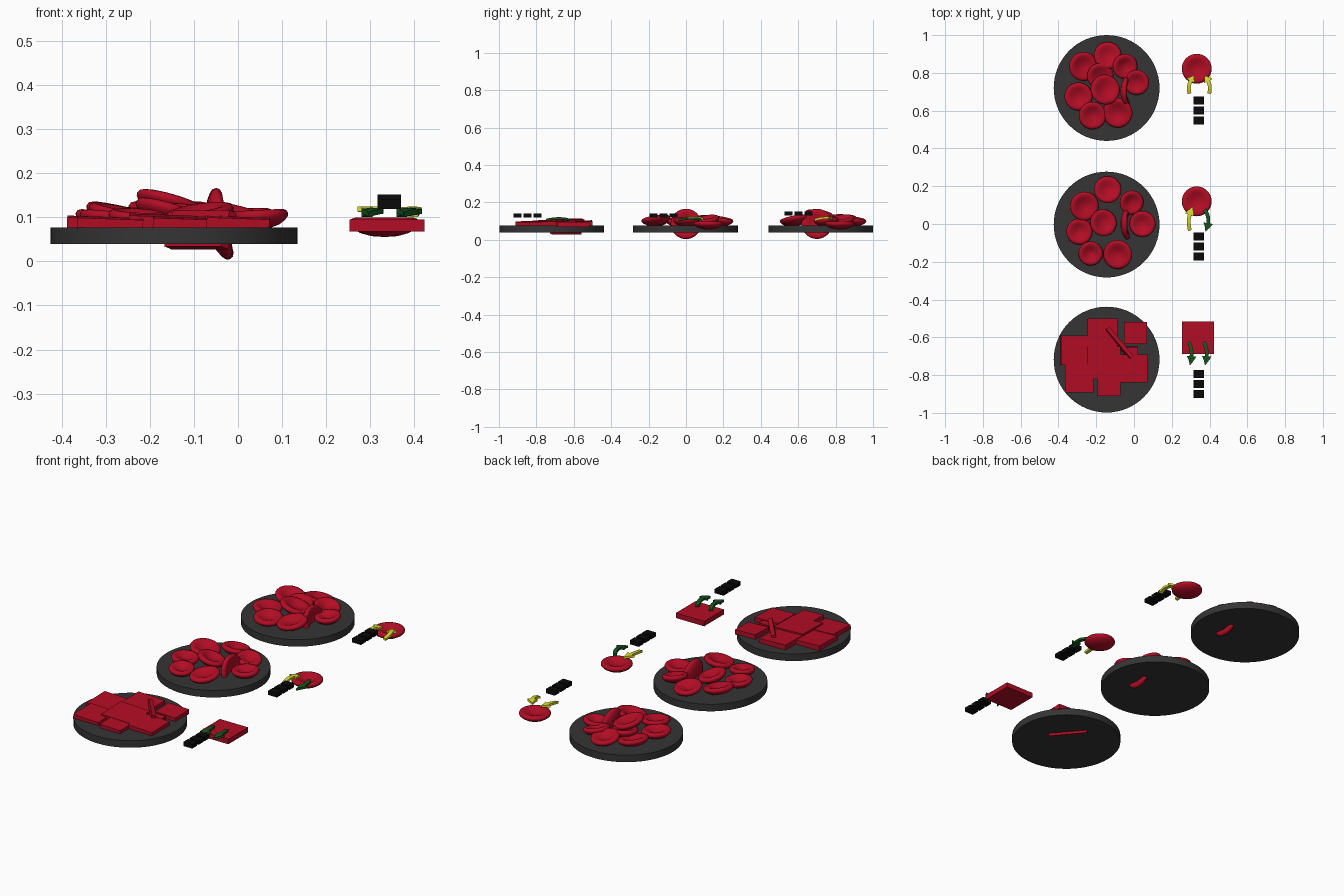
import bpy, bmesh
from math import radians, pi
from mathutils import Vector

if "Cube" in bpy.data.objects:
    bpy.data.objects.remove(bpy.data.objects["Cube"])


def material(name, rgb):
    m = bpy.data.materials.new(name)
    m.diffuse_color = (*rgb, 1)
    m.use_nodes = True
    m.node_tree.nodes["Principled BSDF"].inputs["Base Color"].default_value = m.diffuse_color
    return m


RED = material("cell_red", (0.45, 0.004, 0.018))
DARK = material("dish_grey", (0.035, 0.035, 0.035))
YELLOW = material("inflow_yellow", (0.7, 0.7, 0.03))
GREEN = material("outflow_green", (0.008, 0.09, 0.012))
BLACK = material("label_black", (0.003, 0.003, 0.003))


def finish(bm, name, mat, loc=(0, 0, 0), rot=(0, 0, 0), smooth=None):
    bmesh.ops.recalc_face_normals(bm, faces=bm.faces)
    me = bpy.data.meshes.new(name)
    bm.to_mesh(me)
    bm.free()
    me.materials.append(mat)
    ob = bpy.data.objects.new(name, me)
    bpy.context.collection.objects.link(ob)
    ob.location = loc
    ob.rotation_euler = [radians(a) for a in rot]
    if smooth:
        bpy.ops.object.select_all(action='DESELECT')
        ob.select_set(True)
        bpy.context.view_layer.objects.active = ob
        bpy.ops.object.shade_smooth_by_angle(angle=radians(smooth))
    return ob


def box(name, size, loc, mat, rot=(0, 0, 0)):
    bm = bmesh.new()
    bmesh.ops.create_cube(bm, size=1)
    bmesh.ops.scale(bm, vec=size, verts=bm.verts)
    return finish(bm, name, mat, loc, rot)


def dish(name, y):
    bm = bmesh.new()
    bmesh.ops.create_cone(bm, cap_ends=True, segments=64, radius1=0.28,
                          radius2=0.28, depth=0.038)
    finish(bm, name, DARK, (-0.145, y, 0.058), smooth=40)


# Half section of a round cell: bulging underside, dimpled top
CELL = [(0, -0.022), (0.03, -0.020), (0.055, -0.013), (0.071, -0.003),
        (0.078, 0.005), (0.079, 0.012), (0.075, 0.019), (0.066, 0.022),
        (0.056, 0.021), (0.042, 0.015), (0.025, 0.008), (0.012, 0.005), (0, 0.004)]


def cell(name, x, y, z=0.092, rot=(0, 0, 0), r=0.079):
    bm = bmesh.new()
    vs = [bm.verts.new((a * r / 0.079, 0, b)) for a, b in CELL]
    es = [bm.edges.new(p) for p in zip(vs, vs[1:])]
    bmesh.ops.spin(bm, geom=vs + es, cent=(0, 0, 0), axis=(0, 0, 1),
                   angle=2 * pi, steps=40)
    bmesh.ops.remove_doubles(bm, verts=bm.verts, dist=1e-5)
    finish(bm, name, RED, (x, y, z), rot, smooth=60)


def arrow(name, tail, mid, tip, mat):
    """Curved flat arrow: swept strip with a triangular head."""
    a, b, c = Vector(tail), Vector(mid), Vector(tip)
    n = 12
    pts, side = [], []
    for i in range(n + 1):
        t = i / n
        pts.append(a * (1 - t) ** 2 + b * 2 * t * (1 - t) + c * t * t)
        d = (b - a) * (1 - t) + (c - b) * t
        side.append(Vector((-d.y, d.x, 0)).normalized())
    half = [0.010] * (n + 1)
    k = 8                                     # start of the head
    pts.insert(k, pts[k].copy())
    side.insert(k, side[k].copy())
    half.insert(k + 1, 0)
    half = half[:k + 1] + [0.025 * (n - i) / (n - k) + 0.0005 for i in range(k, n + 1)]
    bm = bmesh.new()
    up = Vector((0, 0, 0.006))
    rings = [[bm.verts.new(v) for v in (p + s * h + up, p - s * h + up,
                                        p - s * h - up, p + s * h - up)]
             for p, s, h in zip(pts, side, half)]
    for r0, r1 in zip(rings, rings[1:]):
        for j in range(4):
            bm.faces.new((r0[j], r0[j - 1], r1[j - 1], r1[j]))
    bm.faces.new(rings[0])
    bm.faces.new(rings[-1])
    finish(bm, name, mat, smooth=30)


# Dishes
for nm, y in (("back", 0.72), ("middle", -0.003), ("front", -0.718)):
    dish(nm + "_dish", y)

# Swollen cells in the back dish: x, y, z, tilt x, tilt y, radius
BACK = [(-0.14, 0.89, 0.10, -10, 4, 0.073), (-0.27, 0.835, 0.10, 4, 12, 0.077),
        (-0.05, 0.835, 0.10, 6, 14, 0.067), (-0.295, 0.675, 0.092, 0, 4, 0.074),
        (0.015, 0.75, 0.094, 4, -4, 0.066), (-0.155, 0.71, 0.122, -8, 16, 0.08),
        (-0.18, 0.785, 0.106, 8, 6, 0.07), (-0.22, 0.575, 0.094, 5, 4, 0.073),
        (-0.085, 0.59, 0.10, 8, -8, 0.079), (-0.046, 0.70, 0.083, 0, 78, 0.082)]
# Normal cells in the middle dish
MIDDLE = [(-0.14, 0.18, 0.10, -10, 4, 0.072), (-0.265, 0.095, 0.098, 4, 12, 0.077),
          (-0.015, 0.115, 0.10, 8, 12, 0.064), (-0.29, -0.04, 0.092, 0, 4, 0.069),
          (-0.165, 0.005, 0.105, -8, 16, 0.072), (0.045, 0, 0.094, 0, -3, 0.069),
          (-0.23, -0.155, 0.093, 5, 3, 0.064), (-0.085, -0.16, 0.10, 8, -8, 0.077),
          (-0.046, 0.0, 0.083, 0, 80, 0.082)]
for nm, rows in (("back", BACK), ("middle", MIDDLE)):
    for i, (x, y, z, tx, ty, r) in enumerate(rows):
        cell(f"{nm}_dish_cell_{i + 1}", x, y, z, (tx, ty, 0), r)

# Shrunken square cells in the front dish: x, y, width, depth, z
FRONT = [(-0.168, -0.58, 0.158, 0.158, 0.087), (0.008, -0.577, 0.122, 0.118, 0.086),
         (-0.31, -0.668, 0.155, 0.155, 0.086), (0.0, -0.765, 0.142, 0.150, 0.086),
         (-0.29, -0.818, 0.150, 0.150, 0.085), (-0.132, -0.848, 0.122, 0.125, 0.085),
         (-0.16, -0.735, 0.175, 0.172, 0.090), (-0.01, -0.675, 0.06, 0.05, 0.085)]
for i, (x, y, w, d, z) in enumerate(FRONT):
    box(f"front_dish_cell_{i + 1}", (w, d, 0.026), (x, y, z), RED, (1.5, 2, 0))
box("front_dish_upright_cell", (0.2, 0.085, 0.022), (-0.085, -0.635, 0.071), RED,
    (72, 0, -50))

# Single enlarged cells beside the dishes
cell("back_single_cell", 0.332, 0.822, 0.077)
cell("middle_single_cell", 0.332, 0.120, 0.077)
box("front_single_cell", (0.17, 0.17, 0.027), (0.338, -0.602, 0.081), RED)

# Flow arrows: inward at the back, one each way in the middle, outward at the front
C = 0.346
for nm, s in (("left", -1), ("right", 1)):
    arrow(f"back_{nm}_arrow", (C + s * 0.052, 0.69, 0.106),
          (C + s * 0.066, 0.745, 0.126), (C + s * 0.026, 0.785, 0.112), YELLOW)
arrow("middle_left_arrow", (0.296, -0.035, 0.106), (0.278, 0.03, 0.128),
      (0.312, 0.092, 0.112), YELLOW)
arrow("middle_right_arrow", (0.372, 0.077, 0.108), (0.412, 0.03, 0.122),
      (0.378, -0.04, 0.106), GREEN)
for nm, x in (("left", 0.288), ("right", 0.368)):
    arrow(f"front_{nm}_arrow", (x, -0.625, 0.106), (x + 0.03, -0.67, 0.124),
          (x + 0.008, -0.748, 0.106), GREEN)

# Plain label blocks, three per row
for nm, y, z in (("back", 0.601, 0.14), ("middle", -0.120, 0.13), ("front", -0.847, 0.13)):
    for i in (-1, 0, 1):
        box(f"{nm}_label_block_{i + 2}", (0.054, 0.042, 0.022),
            (0.343, y + i * 0.053, z), BLACK)
